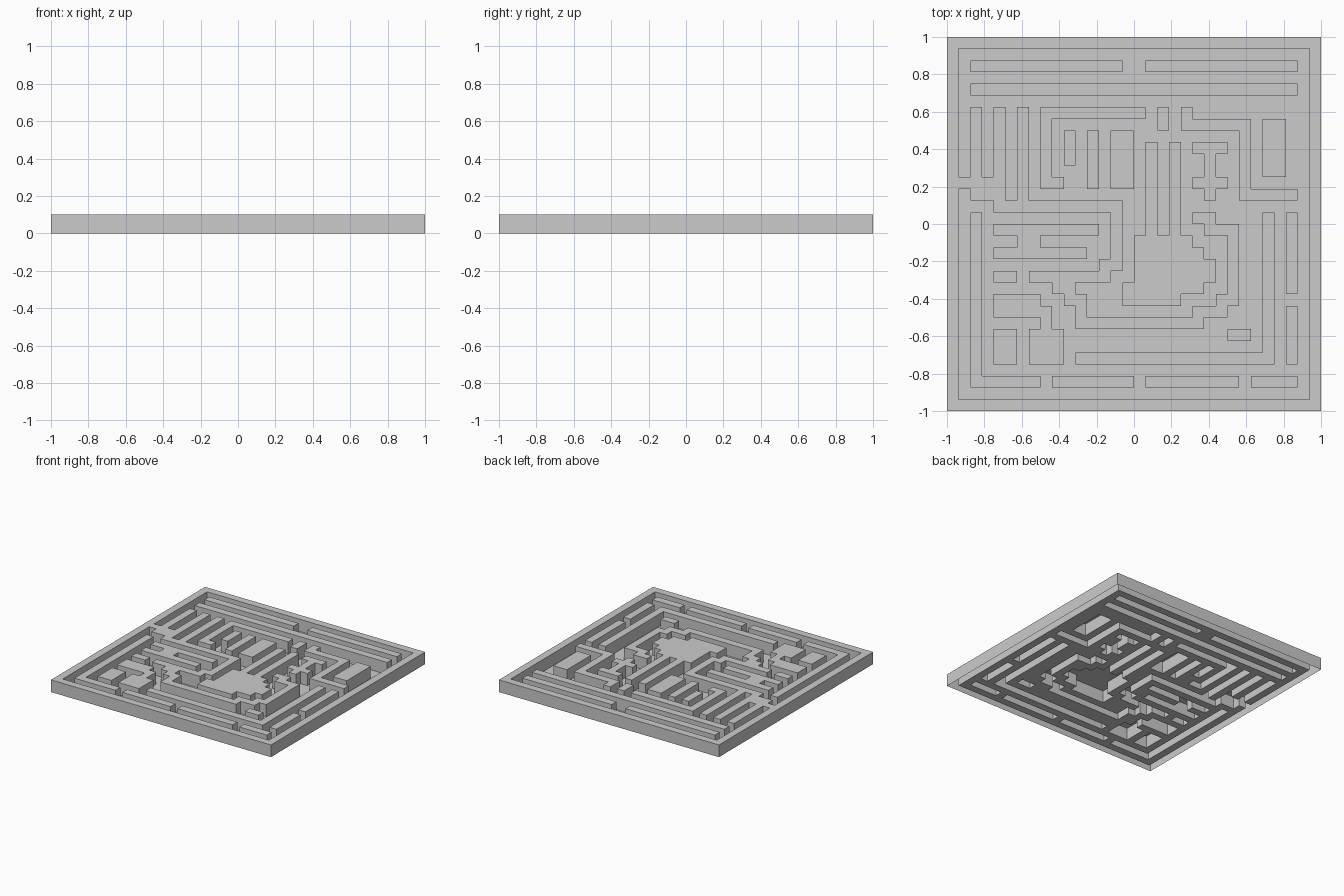
import bpy, bmesh

if "Cube" in bpy.data.objects:
    bpy.data.objects.remove(bpy.data.objects["Cube"])

N = 32            # layout grid cells per side
CELL = 2 / N
HEIGHT = 0.1

grey = bpy.data.materials.new("plain grey")
grey.diffuse_color = (0.6, 0.6, 0.6, 1)
grey.use_nodes = True
grey.node_tree.nodes["Principled BSDF"].inputs["Base Color"].default_value = grey.diffuse_color

every = {(i, j) for i in range(N) for j in range(N)}
floor = set(every)


def box(x0, y0, x1, y1):
    """All cells between two corner cells, both included."""
    xs, ys = sorted((x0, x1)), sorted((y0, y1))
    return {(i, j) for i in range(xs[0], xs[1] + 1) for j in range(ys[0], ys[1] + 1)}


def path(x, y, *turns):
    """One-cell-wide wall: runs along x to the first turn, then along y, and so on."""
    cells = {(x, y)}
    for k, t in enumerate(turns):
        nx, ny = (x, t) if k % 2 else (t, y)
        cells |= box(x, y, nx, ny)
        x, y = nx, ny
    return cells


def build(name, cells, z):
    """Flat sheet over the cells at height z, with sides down to the ground."""
    bm = bmesh.new()
    cache = {}

    def vert(p, h):
        if (p, h) not in cache:
            cache[p, h] = bm.verts.new((p[0] * CELL - 1, p[1] * CELL - 1, h))
        return cache[p, h]

    for i, j in cells:
        ring = [(i, j), (i + 1, j), (i + 1, j + 1), (i, j + 1)]
        bm.faces.new([vert(p, z) for p in ring])
        around = [(i, j - 1), (i + 1, j), (i, j + 1), (i - 1, j)]
        for p, q, n in zip(ring, ring[1:] + ring[:1], around):
            if z and n not in cells:
                bm.faces.new([vert(p, 0), vert(q, 0), vert(q, z), vert(p, z)])
    # merge coplanar cells into clean faces
    bmesh.ops.dissolve_limit(bm, angle_limit=0.02, verts=bm.verts, edges=bm.edges)
    mesh = bpy.data.meshes.new(name)
    bm.to_mesh(mesh)
    bm.free()
    mesh.materials.append(grey)
    bpy.context.collection.objects.link(bpy.data.objects.new(name, mesh))


def raise_part(name, *groups):
    cells = set().union(*groups)
    floor.difference_update(cells)
    build(name, cells, HEIGHT)


# Winding wall around the centre, with three comb teeth, joined to the rim
rim = every - box(1, 1, N - 2, N - 2)
teeth = [box(x, 18, x, 25) for x in (2, 4, 6)]
winding = path(21, 16, 22, 15, 24, 9, 23, 8, 21, 7, 11, 9, 10, 10, 9, 11,
               13, 12, 14, 17, 4)
raise_part("rim_and_winding_wall", rim, winding, box(7, 11, 8, 11), *teeth,
           box(1, 19, 3, 19), box(3, 18, 3, 18))

# Broken ring of low walls just inside the rim, with passages cut through it
ring = box(2, 2, 29, 29) - box(3, 3, 28, 28)
ring -= {(x, 2) for x in (8, 16, 25)} | box(15, 29, 16, 29)
ring -= box(2, 17, 2, 28) | box(29, 17, 29, 28) | {(29, 3), (29, 9)}
raise_part("inner_ring_walls", ring)
raise_part("top_bar", path(2, 27, 29))
raise_part("right_corner_wall", path(11, 4, 27, 16))

# Left side
raise_part("left_blocks", box(4, 11, 5, 11), box(4, 4, 5, 6))
raise_part("left_zigzag", path(12, 15, 4), path(11, 13, 4), path(6, 14, 7))
raise_part("stepped_block", box(4, 8, 7, 9), box(8, 7, 8, 8), box(7, 4, 9, 6))

# Upper side
raise_part("upper_hook", path(16, 25, 8, 19, 9))
raise_part("upper_blocks", box(10, 21, 10, 23), box(12, 19, 12, 23),
           box(14, 19, 15, 23), box(18, 24, 18, 25))

# Right side
raise_part("right_hook", path(20, 25, 20, 24, 25, 18, 29))
raise_part("right_blocks", box(27, 20, 28, 24), box(24, 6, 25, 6))
raise_part("small_cross_wall", box(22, 18, 22, 22), *[path(21, y, 23) for y in (19, 22)])

# Stepped centre block with two long prongs
raise_part("centre_block", box(15, 9, 19, 10), box(16, 10, 21, 13), box(16, 11, 22, 12),
           box(16, 14, 20, 14), *[box(x, 15, x, 22) for x in (17, 19)])

# Passage floor at ground level
build("passage_floor", floor, 0)
